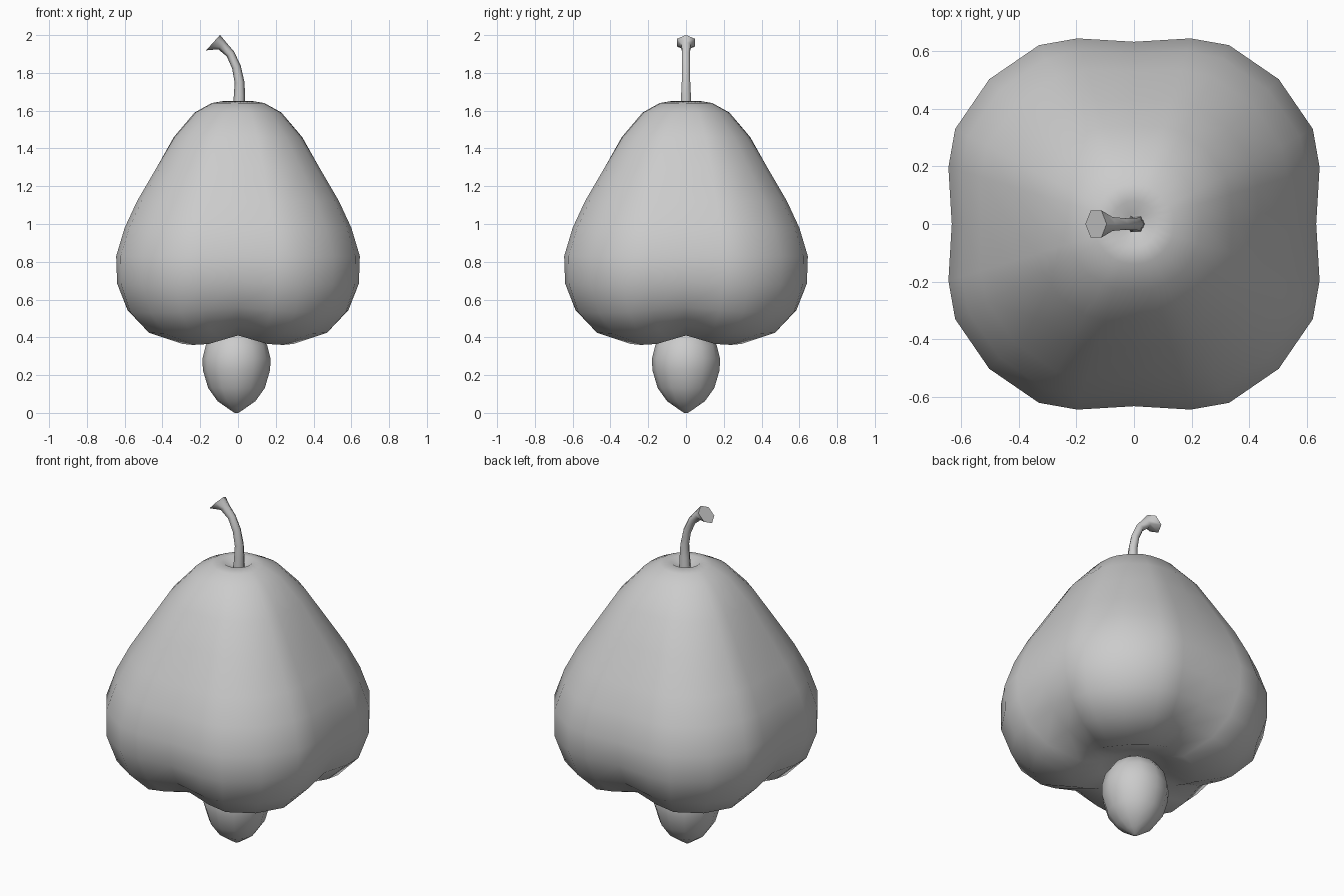
import bpy, bmesh
from math import cos, sin, radians, pi
from mathutils import Vector

if "Cube" in bpy.data.objects:
    bpy.data.objects.remove(bpy.data.objects["Cube"])


def loft(name, rings, angle=60):
    """Skin equal-length rings and close both ends with a fan."""
    bm = bmesh.new()
    loops = [[bm.verts.new(p) for p in ring] for ring in rings]
    n = len(loops[0])
    for a, b in zip(loops, loops[1:]):
        for i in range(n):
            j = (i + 1) % n
            bm.faces.new((a[i], a[j], b[j], b[i]))
    for loop in (loops[0], loops[-1]):
        bmesh.ops.poke(bm, faces=[bm.faces.new(loop)])
    bmesh.ops.recalc_face_normals(bm, faces=bm.faces)
    mesh = bpy.data.meshes.new(name)
    bm.to_mesh(mesh)
    bm.free()
    ob = bpy.data.objects.new(name, mesh)
    bpy.context.collection.objects.link(ob)
    bpy.ops.object.select_all(action='DESELECT')
    ob.select_set(True)
    bpy.context.view_layer.objects.active = ob
    bpy.ops.object.shade_smooth_by_angle(angle=radians(angle))
    return ob


# Four-lobed fruit: height, half width, groove depth, groove lift
profile = [(0.45, 0.10, 0.00, 0.00), (0.42, 0.17, 0.05, 0.01),
           (0.36, 0.30, 0.14, 0.05), (0.42, 0.48, 0.16, 0.05),
           (0.53, 0.585, 0.14, 0.03), (0.68, 0.64, 0.12, 0.01),
           (0.83, 0.645, 0.11, 0.00), (0.98, 0.60, 0.10, 0.00),
           (1.12, 0.535, 0.09, 0.00), (1.30, 0.43, 0.08, 0.00),
           (1.46, 0.34, 0.06, 0.00), (1.59, 0.23, 0.03, 0.00),
           (1.64, 0.14, 0.00, 0.00), (1.65, 0.08, 0.00, 0.00),
           (1.62, 0.035, 0.00, 0.00)]
angles = [radians(90 * q + a) for q in range(4) for a in (0, 17, 28, 45, 62, 73)]
rings = []
for z, half, depth, lift in profile:
    groove = [((1 + cos(4 * t)) / 2) ** 2 for t in angles]
    shape = [1 - depth * g for g in groove]
    r = half / max(s * cos(t) for s, t in zip(shape, angles))
    rings.append([(r * s * cos(t), r * s * sin(t), z + lift * g)
                  for s, t, g in zip(shape, angles, groove)])
loft("fruit_body", rings, 75)

# Nut hanging below
nut = [(0.003, 0.01), (0.03, 0.05), (0.065, 0.10), (0.135, 0.15),
       (0.23, 0.178), (0.29, 0.18), (0.36, 0.163), (0.42, 0.12), (0.46, 0.06)]
loft("nut", [[(-0.008 + r * cos(i * pi / 6), r * sin(i * pi / 6), z)
              for i in range(12)] for z, r in nut], 80)

# Curved six-sided stem with a flared end: x, z, radius, lean in degrees
path = [(0.005, 1.60, 0.034, 0), (0.008, 1.68, 0.03, 0), (0.008, 1.75, 0.026, 8),
        (-0.008, 1.83, 0.024, 20), (-0.04, 1.90, 0.023, 33),
        (-0.085, 1.945, 0.028, 45), (-0.132, 1.96, 0.055, 48)]
stem = []
for x, z, r, lean in path:
    t = radians(lean)
    u, v = Vector((cos(t), 0, sin(t))), Vector((0, 1, 0))
    stem.append([Vector((x, 0, z)) + r * (cos(k * pi / 3) * u + sin(k * pi / 3) * v)
                 for k in range(6)])
loft("stem", stem, 62)
bpy.data.objects["nut"].location.z = -0.01 + 0.007
